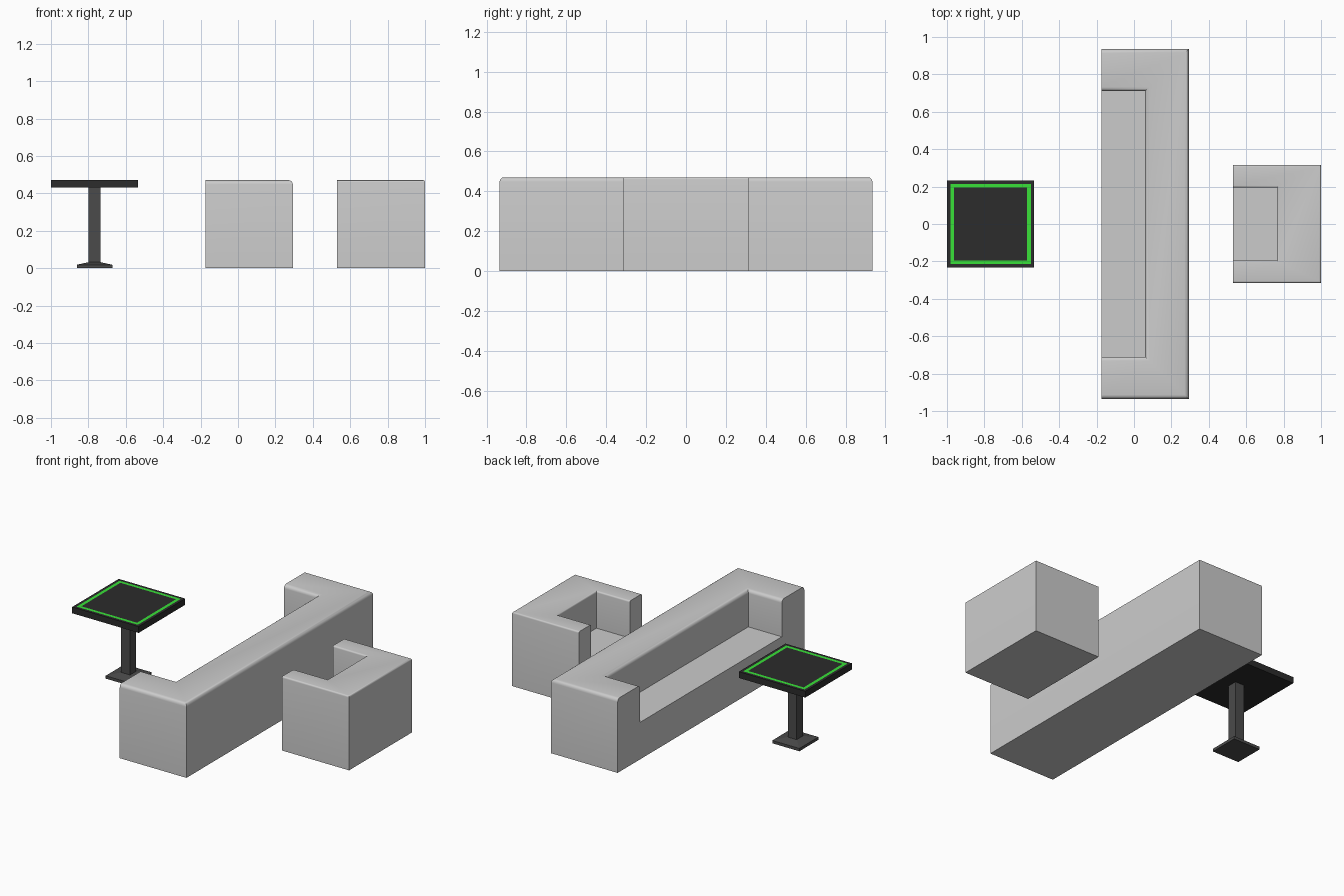
import bpy, bmesh

if "Cube" in bpy.data.objects:
    bpy.data.objects.remove(bpy.data.objects["Cube"])

H, SEAT = 0.47, 0.235


def material(name, color):
    m = bpy.data.materials.new(name)
    m.diffuse_color = (*color, 1)
    m.use_nodes = True
    m.node_tree.nodes["Principled BSDF"].inputs["Base Color"].default_value = m.diffuse_color
    return m


def finish(bm, name, mats=(), smooth=False):
    bmesh.ops.recalc_face_normals(bm, faces=bm.faces)
    me = bpy.data.meshes.new(name)
    bm.to_mesh(me)
    bm.free()
    ob = bpy.data.objects.new(name, me)
    bpy.context.collection.objects.link(ob)
    for m in mats:
        me.materials.append(m)
    if smooth:
        bpy.ops.object.select_all(action='DESELECT')
        ob.select_set(True)
        bpy.context.view_layer.objects.active = ob
        bpy.ops.object.shade_smooth_by_angle()
    return ob


def sofa(name, x0, xm, x1, inner, outer, radius):
    """Block seat opening to -x: U-shaped front section plus a full-width back."""
    bm = bmesh.new()
    prof = [(-outer, 0), (outer, 0), (outer, H), (inner, H),
            (inner, SEAT), (-inner, SEAT), (-inner, H), (-outer, H)]
    f = [bm.verts.new((x0, y, z)) for y, z in prof]
    m = [bm.verts.new((xm, y, z)) for y, z in prof]
    b = [bm.verts.new((x1, *prof[i])) for i in (0, 1, 2, 7)]
    bm.faces.new(f)
    for i in range(8):
        j = (i + 1) % 8
        bm.faces.new((f[i], f[j], m[j], m[i]))
    bm.faces.new((m[3], m[4], m[5], m[6]))          # inner back wall
    bm.faces.new(b)                                 # outer back
    bm.faces.new((m[0], m[1], b[1], b[0]))          # underside
    bm.faces.new((m[1], m[2], b[2], b[1]))
    bm.faces.new((m[7], m[0], b[0], b[3]))
    bm.faces.new((m[2], m[3], m[6], m[7], b[3], b[2]))
    bmesh.ops.recalc_face_normals(bm, faces=bm.faces)
    bmesh.ops.dissolve_limit(bm, angle_limit=0.01, verts=bm.verts, edges=bm.edges)
    # round the top rim, leaving the open front edges crisp
    rim = [e for e in bm.edges if all(v.co.z > H - 1e-4 for v in e.verts)
           and not all(v.co.x < x0 + 1e-4 for v in e.verts)]
    bmesh.ops.bevel(bm, geom=rim, offset=radius, segments=4, profile=0.5,
                    affect='EDGES', clamp_overlap=True)
    return finish(bm, name, smooth=True)


def square_stack(name, cx, levels, mats=()):
    """Closed stack of square sections given as (half width, z)."""
    bm = bmesh.new()
    rings = [[bm.verts.new((cx + sx * r, sy * r, z))
              for sx, sy in ((-1, -1), (1, -1), (1, 1), (-1, 1))] for r, z in levels]
    bm.faces.new(rings[0])
    for lo, hi in zip(rings, rings[1:]):
        for i in range(4):
            j = (i + 1) % 4
            face = bm.faces.new((lo[i], lo[j], hi[j], hi[i]))
            # the second flat ring on the table top is the inlaid stripe
            if len(mats) > 1 and lo is rings[2]:
                face.material_index = 1
    bm.faces.new(rings[-1])
    return finish(bm, name, mats)


# seating
sofa("long_sofa", -0.175, 0.06, 0.293, 0.71, 0.935, 0.022)
sofa("armchair", 0.53, 0.765, 1.0, 0.195, 0.315, 0.01)

# side table
black = material("black_top", (0.025, 0.025, 0.025))
green = material("green_stripe", (0.04, 0.75, 0.04))
dark = material("dark_metal", (0.07, 0.07, 0.07))
TX = -0.767
square_stack("table_top", TX, [(0.233, 0.43), (0.233, H), (0.215, H), (0.195, H)],
             (black, green))
square_stack("table_pedestal", TX,
             [(0.095, 0), (0.095, 0.018), (0.031, 0.032), (0.031, 0.43)], (dark,))
